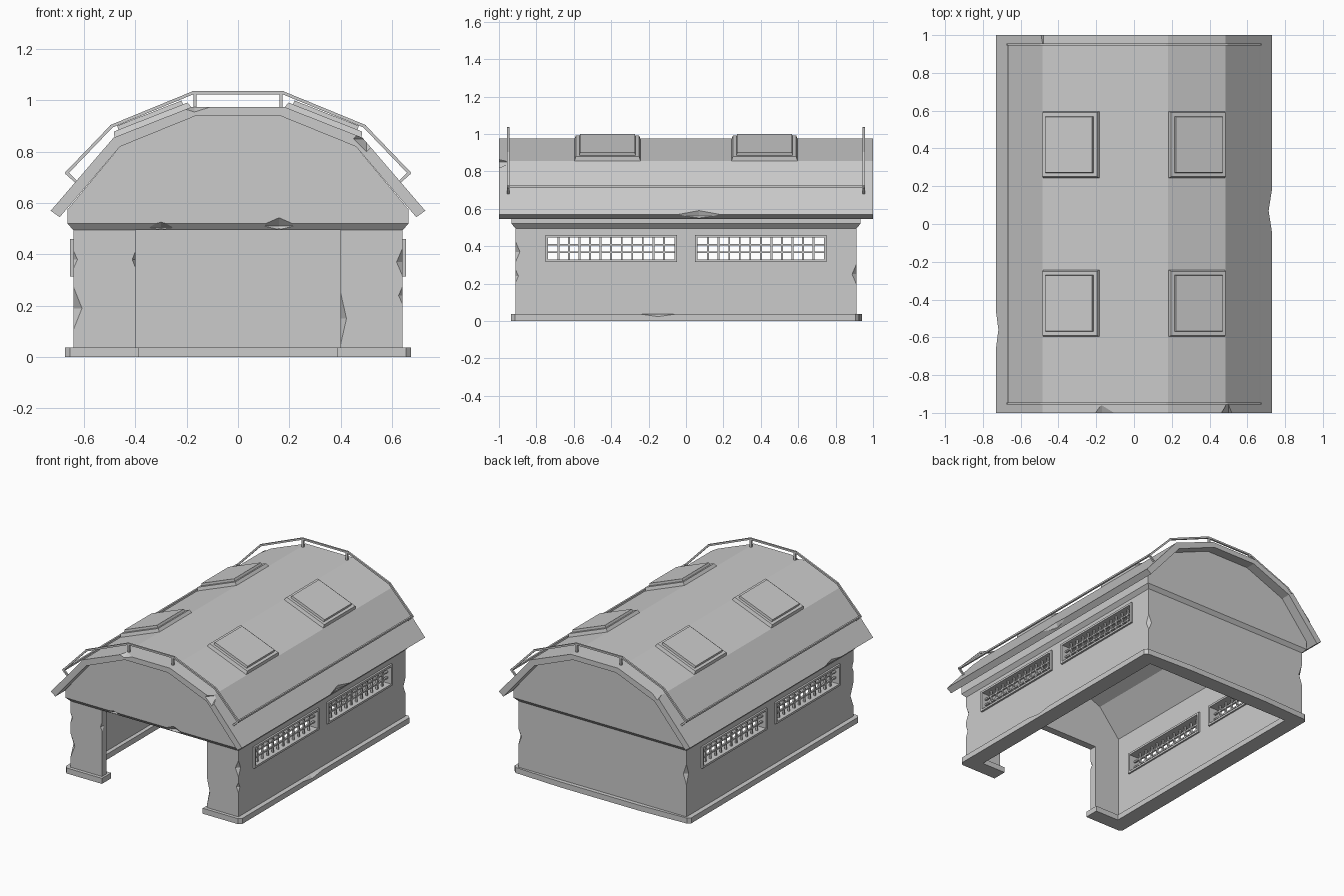
import bpy, bmesh
from mathutils import Matrix, Vector, Euler
from math import atan2, pi

cube = bpy.data.objects.get("Cube")
if cube:
    bpy.data.objects.remove(cube, do_unlink=True)

grey = bpy.data.materials.new("plain grey")
grey.use_nodes = True
grey.diffuse_color = (0.6, 0.6, 0.6, 1)
grey.node_tree.nodes["Principled BSDF"].inputs["Base Color"].default_value = (0.6, 0.6, 0.6, 1)


def finish(name, bm):
    bmesh.ops.recalc_face_normals(bm, faces=bm.faces[:])
    mesh = bpy.data.meshes.new(name)
    bm.to_mesh(mesh)
    bm.free()
    mesh.materials.append(grey)
    obj = bpy.data.objects.new(name, mesh)
    bpy.context.collection.objects.link(obj)
    return obj


def add_box(bm, lo, hi, taper=1):
    lo, hi = Vector(lo), Vector(hi)
    mat = Matrix.Translation((lo + hi) / 2) @ Matrix.Diagonal((*(hi - lo), 1))
    verts = bmesh.ops.create_cube(bm, size=1, matrix=mat)["verts"]
    for v in verts:
        if v.co.z > (lo.z + hi.z) / 2:
            v.co.x *= taper
            v.co.y *= taper


def boxes(name, *specs):
    bm = bmesh.new()
    for spec in specs:
        add_box(bm, *spec)
    return finish(name, bm)


def mirrored(half):
    return half + [(-a, b) for a, b in reversed(half)]


def extruded(points, vec):
    """Extrude a flat outline along a vector."""
    bm = bmesh.new()
    face = bm.faces.new([bm.verts.new(p) for p in points])
    grown = bmesh.ops.extrude_face_region(bm, geom=[face])["geom"]
    moved = [v for v in grown if isinstance(v, bmesh.types.BMVert)]
    bmesh.ops.translate(bm, verts=moved, vec=vec)
    return bm


def prism_mesh(profile, y):
    return extruded([(x, -y, z) for x, z in profile], (0, 2 * y, 0))


def cut(target, cutter):
    mod = target.modifiers.new("cut", "BOOLEAN")
    mod.operation = "DIFFERENCE"
    mod.solver = "EXACT"
    mod.object = cutter
    bpy.context.view_layer.objects.active = target
    bpy.ops.object.modifier_apply(modifier=mod.name)


def discard(obj):
    bpy.data.objects.remove(obj, do_unlink=True)


def chip(target, loc, size):
    """Knock a pointed notch out of an edge."""
    bm = bmesh.new()
    bmesh.ops.create_uvsphere(bm, u_segments=4, v_segments=2, radius=1)
    bmesh.ops.scale(bm, verts=bm.verts, vec=size)
    bmesh.ops.translate(bm, verts=bm.verts, vec=loc)
    cutter = finish("chip_cutter", bm)
    cutter.hide_render = True
    cut(target, cutter)
    discard(cutter)


# Walls and the gabled upper storey, hollowed together
walls = boxes("walls", ((-.642, -.912, .02), (.642, .912, .5)))
bm = prism_mesh(mirrored([(.665, .495), (.665, .575), (.46, .82), (.165, .94)]), .933)
bmesh.ops.bisect_plane(bm, geom=bm.verts[:] + bm.edges[:] + bm.faces[:],
                       plane_co=(0, 0, .52), plane_no=(0, 0, 1))
for v in bm.verts:
    if v.co.z < .51:
        v.co.x *= .642 / .665
        v.co.y *= .912 / .933
gable = finish("upper_gable", bm)

room = finish("room_cutter", prism_mesh(
    mirrored([(.593, -.1), (.593, .62), (.438, .804), (.157, .917)]), .862))
door = boxes("door_cutter", ((-.4, -1, -.1), (.4, -.7, .495)))
holes = boxes("window_cutter", *[((-1, y - .34, .325), (1, y + .34, .45)) for y in (-.4, .4)])
for cutter in (room, door, holes):
    cutter.hide_render = True
    cut(walls, cutter)
cut(gable, room)
for cutter in (room, door, holes):
    discard(cutter)

# Plinth, open at the doorway, with worn corners and a slightly bowed back
plan = mirrored([(.385, -.835), (.385, -.935), (.655, -.935), (.675, -.915),
                 (.675, .905), (.655, .925), (.3, .94)])
plan += mirrored([(.565, -.835), (.565, .835)])[::-1]
plinth = finish("plinth", extruded([(x, y, 0) for x, y in plan], (0, 0, .038)))

# Roof slab
outer = [(.73, .57), (.485, .855), (.18, .975)]
inner = [(.695, .545), (.46, .82), (.165, .94)]
roof = finish("roof", prism_mesh(mirrored(outer) + mirrored(inner)[::-1], 1))

# Battered edges
for loc, size in [((-.645, -.915, .19), (.04, .04, .1)), ((-.645, -.915, .38), (.022, .022, .05)),
                  ((.645, -.915, .37), (.03, .03, .07)), ((.645, -.915, .24), (.022, .022, .05)),
                  ((.645, .915, .25), (.03, .03, .07)), ((-.645, .915, .33), (.03, .03, .09)),
                  ((.4, -.915, .15), (.025, .035, .11)), ((-.4, -.915, .38), (.014, .025, .035))]:
    chip(walls, loc, size)
for loc, size in [((-.3, -.935, .505), (.08, .035, .022)), ((.16, -.935, .51), (.08, .035, .035))]:
    chip(gable, loc, size)
for loc, size in [((.5, -1, .85), (.05, .06, .05)), ((-.17, -1, .98), (.08, .05, .025)),
                  ((-.48, 1, .87), (.035, .09, .035)), ((.735, .07, .56), (.036, .15, .08)),
                  ((-.735, -.56, .56), (.026, .14, .07))]:
    chip(roof, loc, size)
chip(plinth, (.68, -.15, .04), (.03, .14, .02))

# Barred windows
for side, label in ((1, "left"), (-1, "right")):
    for yc, end in ((-.4, "front"), (.4, "back")):
        y0, y1, z0, z1, w = yc - .352, yc + .352, .314, .461, .014
        xa, xb = sorted((side * .582, side * .655))
        boxes(f"{label}_{end}_window_frame",
              ((xa, y0, z0), (xb, y1, z0 + w)), ((xa, y0, z1 - w), (xb, y1, z1)),
              ((xa, y0, z0 + w), (xb, y0 + w, z1 - w)), ((xa, y1 - w, z0 + w), (xb, y1, z1 - w)))
        bm = bmesh.new()
        xa, xb = sorted((side * .618, side * .631))
        cols, rows, t = 12, 3, .005
        for i in range(1, cols):
            y = y0 + w + (y1 - y0 - 2 * w) * i / cols
            add_box(bm, (xa, y - t, z0 + w), (xb, y + t, z1 - w))
        for j in range(1, rows):
            z = z0 + w + (z1 - z0 - 2 * w) * j / rows
            add_box(bm, (xa, y0 + w, z - t), (xb, y1 - w, z + t))
        finish(f"{label}_{end}_window_bars", bm)

# Skylights lying on the upper slopes, with tapered kerbs
slope = atan2(.12, .305)
for side, label in ((1, "left"), (-1, "right")):
    for yc, end in ((-.42, "front"), (.42, "back")):
        sky = boxes(f"{label}_{end}_skylight",
                    ((-.164, -.18, -.01), (.164, .18, .022), .94),
                    ((-.138, -.152, 0), (.138, .152, .038), .97))
        sky.location = (side * .332, yc, .915)
        sky.rotation_euler = Euler((0, side * slope, 0))


# Railings around the roof
def rod(bm, a, b, r=.0085):
    a, b = Vector(a), Vector(b)
    turn = (b - a).to_track_quat("Z", "Y").to_matrix().to_4x4()
    mat = Matrix.Translation((a + b) / 2) @ turn @ Matrix.Rotation(pi / 4, 4, "Z")
    bmesh.ops.create_cone(bm, cap_ends=True, segments=4, radius1=r, radius2=r,
                          depth=(b - a).length + r, matrix=mat)


path = mirrored([(.667, .718), (.492, .9), (.175, 1.03)])
for y, end in ((-.95, "front"), (.95, "back")):
    bm = bmesh.new()
    for (xa, za), (xb, zb) in zip(path, path[1:]):
        rod(bm, (xa, y, za), (xb, y, zb))
    for s in (1, -1):
        rod(bm, (s * .168, y, .965), (s * .168, y, 1.03))
        rod(bm, (s * .628, y, .68), (s * .667, y, .718))
    finish(f"{end}_railing", bm)
for s, label in ((1, "left"), (-1, "right")):
    bm = bmesh.new()
    rod(bm, (s * .667, -.95, .718), (s * .667, .95, .718))
    finish(f"{label}_railing", bm)
